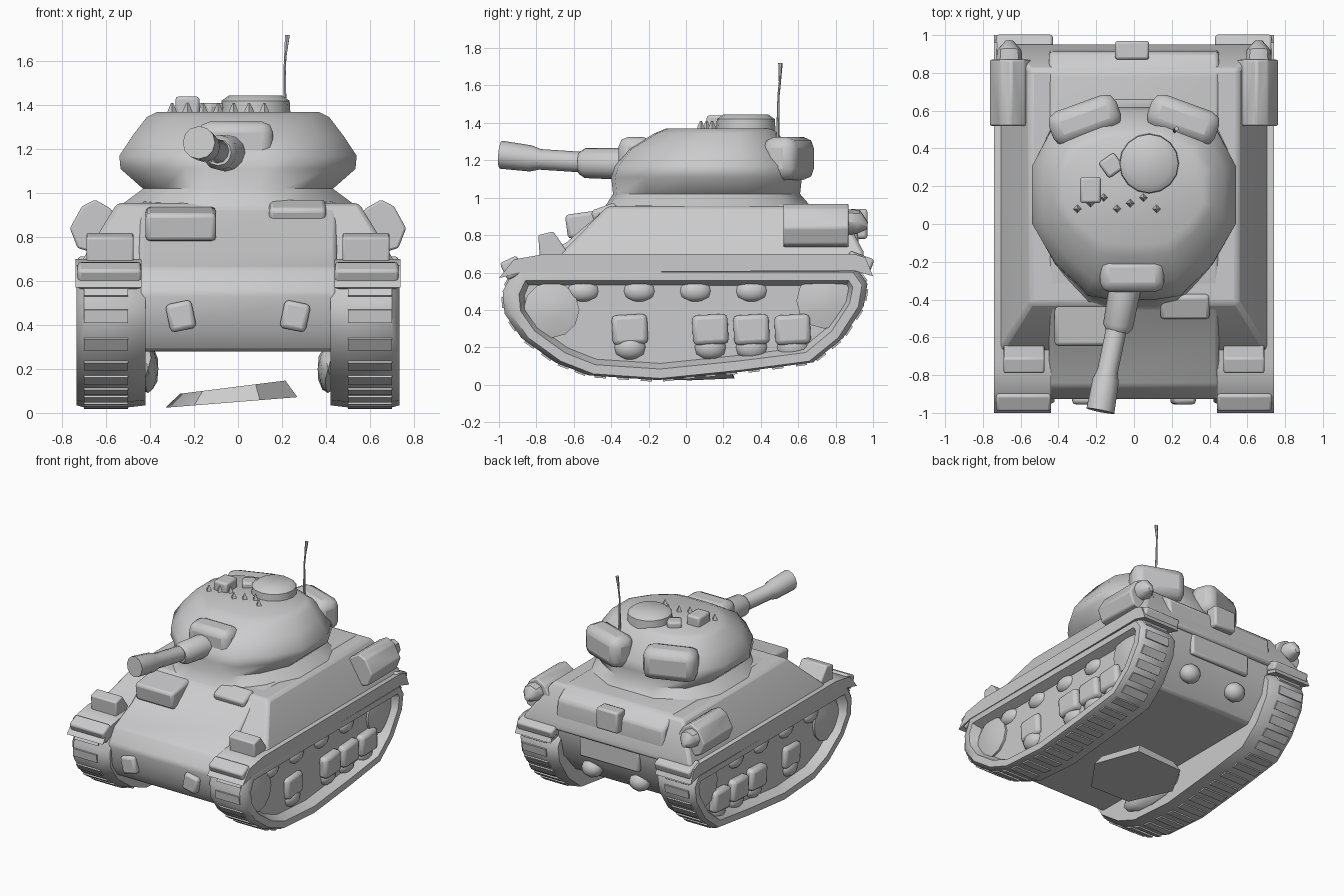
import bpy, bmesh, math
from mathutils import Vector, Matrix

if "Cube" in bpy.data.objects:
    bpy.data.objects.remove(bpy.data.objects["Cube"])

grey = bpy.data.materials.new("plain grey")
grey.use_nodes = True
colour = (0.6, 0.6, 0.61, 1)
grey.diffuse_color = colour
grey.node_tree.nodes["Principled BSDF"].inputs["Base Color"].default_value = colour


def finish(name, bm, bevel=0.0, angle=45):
    bmesh.ops.recalc_face_normals(bm, faces=bm.faces)
    mesh = bpy.data.meshes.new(name)
    bm.to_mesh(mesh)
    bm.free()
    mesh.materials.append(grey)
    ob = bpy.data.objects.new(name, mesh)
    bpy.context.collection.objects.link(ob)
    if bevel:
        mod = ob.modifiers.new("soft edges", "BEVEL")
        mod.width, mod.segments = bevel, 2
    bpy.ops.object.select_all(action="DESELECT")
    ob.select_set(True)
    bpy.context.view_layer.objects.active = ob
    bpy.ops.object.shade_smooth_by_angle(angle=math.radians(angle))
    return ob


def loft_mesh(rings):
    """Skin a stack of equal rings and cap both ends."""
    bm = bmesh.new()
    rows = [[bm.verts.new(p) for p in ring] for ring in rings]
    n = len(rows[0])
    for a, b in zip(rows, rows[1:]):
        for i in range(n):
            bm.faces.new((a[i], a[(i + 1) % n], b[(i + 1) % n], b[i]))
    caps = bm.faces.new(rows[0]), bm.faces.new(rows[-1])
    bmesh.ops.recalc_face_normals(bm, faces=bm.faces)
    return bm, caps


def prism(name, profile, x0, x1, bevel=0.0):
    """Side profile (y, z) extruded across x."""
    bm, _ = loft_mesh([[(x, y, z) for y, z in profile] for x in (x0, x1)])
    return finish(name, bm, bevel)


def box(name, centre, size, rot=(0, 0, 0), bevel=0.015):
    bm = bmesh.new()
    bmesh.ops.create_cube(bm, size=1)
    turn = Matrix.Identity(3)
    for axis, deg in zip("XYZ", rot):
        turn = Matrix.Rotation(math.radians(deg), 3, axis) @ turn
    for v in bm.verts:
        v.co = turn @ (v.co * Vector(size)) + Vector(centre)
    return finish(name, bm, bevel)


def tube(name, points, radii, sides=12):
    """Round section swept along a nearly straight path."""
    pts = [Vector(p) for p in points]
    q = (pts[-1] - pts[0]).to_track_quat("Z", "Y")
    rings = []
    for p, r in zip(pts, radii):
        angles = [math.tau * i / sides for i in range(sides)]
        rings.append([p + q @ Vector((r * math.cos(a), r * math.sin(a), 0)) for a in angles])
    return finish(name, loft_mesh(rings)[0])


def lump(name, centre, size):
    bm = bmesh.new()
    bmesh.ops.create_icosphere(bm, subdivisions=2, radius=1)
    for v in bm.verts:
        v.co = v.co * Vector(size) + Vector(centre)
    return finish(name, bm)


# Hull: central body with rounded nose, then sloping sponsons
prism("hull_body", [(-0.84, 0.28), (-0.91, 0.38), (-0.93, 0.55), (-0.86, 0.66),
                    (-0.64, 0.76), (-0.42, 0.95), (0.0, 0.97), (0.8, 0.96),
                    (0.91, 0.88), (0.93, 0.7), (0.87, 0.45), (0.72, 0.28)], -0.45, 0.45, 0.02)


def rect(x, y0, y1, z):
    return [(-x, y0, z), (x, y0, z), (x, y1, z), (-x, y1, z)]


bm, _ = loft_mesh([rect(0.72, -0.7, 0.95, 0.66), rect(0.7, -0.66, 0.95, 0.71),
                   rect(0.55, -0.42, 0.82, 0.955)])
finish("upper_hull", bm, 0.02)
box("driver_hood", (-0.26, -0.52, 0.86), (0.32, 0.24, 0.13), (8, 0, 0), 0.02)
box("bow_hood", (0.27, -0.43, 0.91), (0.26, 0.14, 0.09), (20, 0, 0), 0.02)
box("rear_centre_box", (-0.01, 0.92, 0.86), (0.18, 0.1, 0.16))
box("engine_door", (0, 0.91, 0.62), (0.5, 0.04, 0.22))

# Loose slab slung under the belly
slab = [(-0.33, 0.02), (-0.2, -0.3), (0.1, -0.34), (0.27, -0.1), (0.16, 0.24), (-0.2, 0.26)]
bm, _ = loft_mesh([[(x, y, 0.05 + 0.08 * x) for x, y in slab],
                   [(x * 0.8, y * 0.9, 0.12 + 0.1 * x) for x, y in slab]])
finish("belly_slab", bm)

# Running gear, one set each side
track = [(-0.92, 0.61), (-0.98, 0.5), (-0.97, 0.38), (-0.88, 0.25), (-0.7, 0.12),
         (-0.52, 0.05), (-0.15, 0.025), (0.3, 0.07), (0.68, 0.12), (0.84, 0.25),
         (0.95, 0.42), (0.97, 0.54), (0.92, 0.61)]
fender = [(-1.0, 0.57), (-0.92, 0.67), (-0.75, 0.7), (0.9, 0.7), (0.96, 0.68), (1.0, 0.58),
          (0.9, 0.61), (-0.88, 0.6)]
guard = [(-0.79, 0.8), (-0.71, 0.82), (-0.62, 0.69), (-0.78, 0.66)]
for s, side in ((1, "left"), (-1, "right")):
    rings = [[(s * x, 0.3 + (y - 0.3) * k if y < 0 else y * k, 0.33 + (z - 0.33) * k)
              for y, z in track] for x, k in ((0.42, 0.97), (0.5, 1), (0.7, 1), (0.735, 0.97))]
    bm, caps = loft_mesh(rings)
    bmesh.ops.inset_region(bm, faces=[caps[1]], thickness=0.05, depth=0)
    bmesh.ops.inset_region(bm, faces=[caps[1]], thickness=0.03, depth=-0.07)
    finish(side + "_track", bm)

    # Raised links wrap the outside of the track
    for (ya, za), (yb, zb) in zip(track[:-1], track[1:]):
        length = math.hypot(yb - ya, zb - za)
        count = max(1, round(length / 0.11))
        tilt = math.degrees(math.atan2(zb - za, yb - ya))
        for i in range(count):
            t = (i + 0.5) / count
            box(side + "_track_link", (s * 0.6, ya + (yb - ya) * t, za + (zb - za) * t),
                (0.2, 0.06, 0.02), (tilt, 0, 0), 0)

    # Bogies, return rollers and end wheels in the recess
    for y in (-0.3, 0.13, 0.35, 0.57):
        depth = 0.1 if y > 0 else 0.06
        box(side + "_bogie", (s * 0.67, y, 0.295), (depth, 0.19, 0.16), (3, 0, 0), 0.025)
        lump(side + "_road_wheel", (s * 0.65, y, 0.2), (0.06, 0.09, 0.07))
    for y in (-0.55, -0.25, 0.05, 0.35):
        lump(side + "_return_roller", (s * 0.65, y, 0.5), (0.05, 0.09, 0.06))
    for y, z in ((-0.72, 0.4), (0.74, 0.45)):
        tube(side + "_end_wheel", [(s * 0.6, y, z), (s * 0.68, y, z), (s * 0.7, y, z)],
             [0.15, 0.15, 0.06])
    lump(side + "_inner_wheel", (s * 0.41, -0.3, 0.2), (0.05, 0.3, 0.11))

    # Fender with front guard
    prism(side + "_fender", fender, s * 0.44, s * 0.74)
    prism(side + "_light_guard", guard, s * 0.475, s * 0.69, 0.01)
    box(side + "_front_flap", (s * 0.585, -0.93, 0.625), (0.29, 0.1, 0.1), (25, 0, 0))
    box(side + "_tow_lug", (s * 0.26, -0.92, 0.44), (0.12, 0.07, 0.13), (0, s * 12, 0), 0.02)

    # Stowage roll on the rear quarter, with its pointed end
    roll = [(0.53, 0.84), (0.58, 0.93), (0.65, 0.97), (0.71, 0.94), (0.765, 0.84),
            (0.73, 0.75), (0.66, 0.73), (0.57, 0.74)]
    bm, _ = loft_mesh([[(s * x, y, z) for x, z in roll] for y in (0.52, 0.87)])
    finish(side + "_stowage_roll", bm, 0.01)
    tube(side + "_roll_end", [(s * 0.66, 0.84, 0.87), (s * 0.66, 0.92, 0.87),
                              (s * 0.66, 0.97, 0.85)], [0.07, 0.065, 0.02], 8)
    box(side + "_rear_flap", (s * 0.58, 0.93, 0.66), (0.3, 0.14, 0.07), (-20, 0, 0))
    lump(side + "_exhaust", (s * 0.2, 0.84, 0.4), (0.08, 0.07, 0.07))

# Turret: one outline scaled up through the rings
half = [(0.12, -0.39), (0.25, -0.37), (0.42, -0.21), (0.54, 0.0), (0.54, 0.31),
        (0.44, 0.5), (0.2, 0.61)]
outline = half + [(-x, y) for x, y in reversed(half)]
levels = [(0.94, 1.0, 1.12, 0.13), (1.02, 0.8, 1.0, 0.12), (1.11, 0.99, 1.02, 0.12),
          (1.17, 1.0, 0.98, 0.12), (1.26, 0.89, 0.86, 0.13), (1.345, 0.77, 0.66, 0.17),
          (1.37, 0.68, 0.56, 0.18)]
bm, _ = loft_mesh([[(x * sx, cy + (y - 0.12) * sy, z) for x, y in outline]
                   for z, sx, sy, cy in levels])
finish("turret", bm, angle=50)
for s in (-1, 1):
    box("turret_bag", (s * 0.26, 0.55, 1.21), (0.38, 0.19, 0.23), (0, 0, -s * 20), 0.06)

# Gun, swung a little to one side
box("mantlet", (-0.01, -0.27, 1.2), (0.34, 0.18, 0.25), bevel=0.05)
tube("gun_sleeve", [(-0.04, -0.3, 1.18), (-0.085, -0.54, 1.185), (-0.09, -0.57, 1.185)],
     [0.085, 0.08, 0.06])
tube("gun_barrel", [(-0.06, -0.4, 1.18), (-0.14, -0.78, 1.205), (-0.15, -0.83, 1.21),
                    (-0.178, -0.99, 1.23)], [0.055, 0.055, 0.07, 0.075])

# Roof fittings
tube("cupola", [(0.08, 0.32, 1.34), (0.08, 0.32, 1.42), (0.08, 0.32, 1.445)],
     [0.16, 0.155, 0.12], 16)
box("periscope_box", (-0.23, 0.18, 1.395), (0.11, 0.14, 0.09))
box("hatch", (-0.12, 0.31, 1.38), (0.1, 0.1, 0.06), (0, 0, 35))
for i in range(7):
    x = -0.3 + i * 0.07
    tube("roof_tooth", [(x, 0.08 + 0.03 * (i % 3), 1.35), (x, 0.08 + 0.03 * (i % 3), 1.41)],
         [0.03, 0.005], 4)
tube("antenna", [(0.215, 0.49, 1.3), (0.212, 0.495, 1.55), (0.215, 0.502, 1.62),
                 (0.225, 0.505, 1.72)], [0.009, 0.006, 0.006, 0.012], 6)
